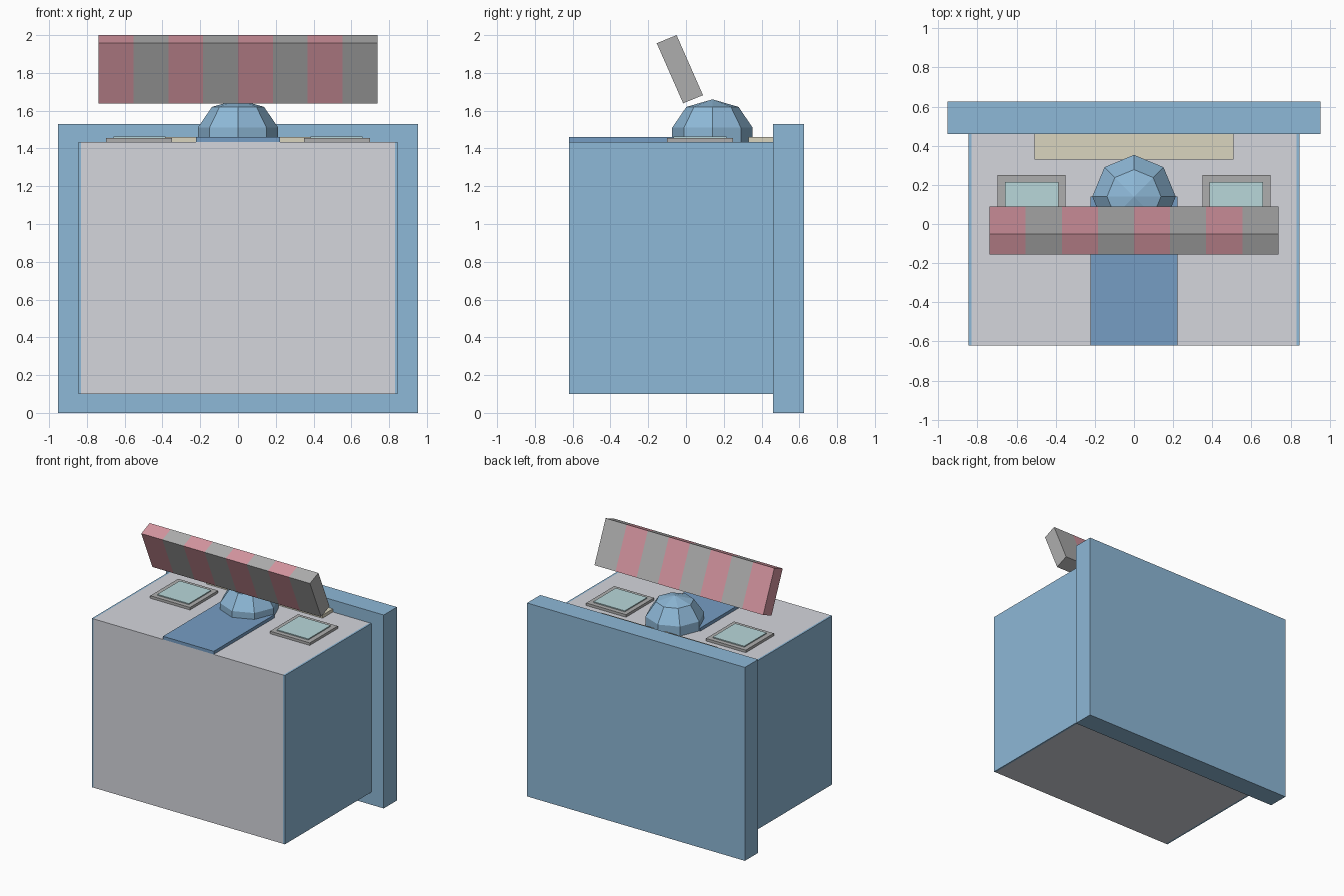
import bpy, bmesh, math

if "Cube" in bpy.data.objects:
    bpy.data.objects.remove(bpy.data.objects["Cube"])


def material(name, rgb):
    m = bpy.data.materials.new(name)
    m.diffuse_color = (*rgb, 1)
    m.use_nodes = True
    m.node_tree.nodes["Principled BSDF"].inputs["Base Color"].default_value = m.diffuse_color
    return m


BLUE = material("blue", (0.27, 0.48, 0.68))
DARK_BLUE = material("strip_blue", (0.18, 0.34, 0.55))
PALE = material("pale_grey", (0.66, 0.67, 0.72))
CREAM = material("cream", (0.70, 0.66, 0.52))
GLASS = material("glass", (0.48, 0.68, 0.70))
RED = material("red", (0.66, 0.30, 0.35))
GREY = material("grey", (0.42, 0.42, 0.42))


def finish(name, bm, *mats):
    bmesh.ops.recalc_face_normals(bm, faces=bm.faces)
    mesh = bpy.data.meshes.new(name)
    bm.to_mesh(mesh)
    bm.free()
    for m in mats:
        mesh.materials.append(m)
    obj = bpy.data.objects.new(name, mesh)
    bpy.context.collection.objects.link(obj)
    return obj


def box(name, x, y, z, mat):
    """Box from (min, max) ranges on each axis."""
    bm = bmesh.new()
    bmesh.ops.create_cube(bm, size=1)
    for v in bm.verts:
        v.co = [r[0] if c < 0 else r[1] for c, r in zip(v.co, (x, y, z))]
    return finish(name, bm, mat)


def bridge(bm, a, b):
    n = len(a)
    return [bm.faces.new((a[i], a[(i + 1) % n], b[(i + 1) % n], b[i]))
            for i in range(n)]


# Cabinet body, back board and top fittings
box("body", (-0.83, 0.83), (-0.62, 0.46), (0.10, 1.435), PALE)
box("back_board", (-0.953, 0.953), (0.46, 0.625), (0, 1.53), BLUE)
box("centre_strip", (-0.222, 0.222), (-0.62, 0.14), (1.43, 1.46), DARK_BLUE)
box("rear_ledge", (-0.508, 0.508), (0.33, 0.465), (1.43, 1.46), CREAM)

# Mirrored side panels and top windows
for side, s in (("left", -1), ("right", 1)):
    def span(a, b):
        return tuple(sorted((s * a, s * b)))
    box(side + "_panel", span(0.83, 0.845), (-0.62, 0.46), (0.10, 1.435), BLUE)
    box(side + "_window_frame", span(0.35, 0.698), (-0.10, 0.25), (1.43, 1.455), GREY)
    box(side + "_window_glass", span(0.385, 0.66), (-0.065, 0.215), (1.44, 1.463), GLASS)

# Eight-sided dome
bm = bmesh.new()
rings = [[bm.verts.new((r * math.cos(i * math.pi / 4),
                        0.14 + r * math.sin(i * math.pi / 4), z))
          for i in range(8)]
         for r, z in ((0.213, 1.435), (0.213, 1.51), (0.138, 1.62))]
bridge(bm, rings[0], rings[1])
bridge(bm, rings[1], rings[2])
apex = bm.verts.new((0, 0.14, 1.66))
for i in range(8):
    bm.faces.new((rings[2][i], rings[2][(i + 1) % 8], apex))
bm.faces.new(rings[0])
finish("dome", bm, BLUE)

# Tilted striped bar, swept along x in eight bands
profile = [(-0.155, 1.957), (-0.05, 2.0), (0.09, 1.682), (-0.015, 1.639)]
bm = bmesh.new()
loops = [[bm.verts.new((-0.738 + 0.1845 * i, y, z)) for y, z in profile]
         for i in range(9)]
for i in range(8):
    for f in bridge(bm, loops[i], loops[i + 1]):
        f.material_index = i % 2
bm.faces.new(loops[0]).material_index = 0
bm.faces.new(loops[8]).material_index = 1
finish("striped_bar", bm, RED, GREY)
